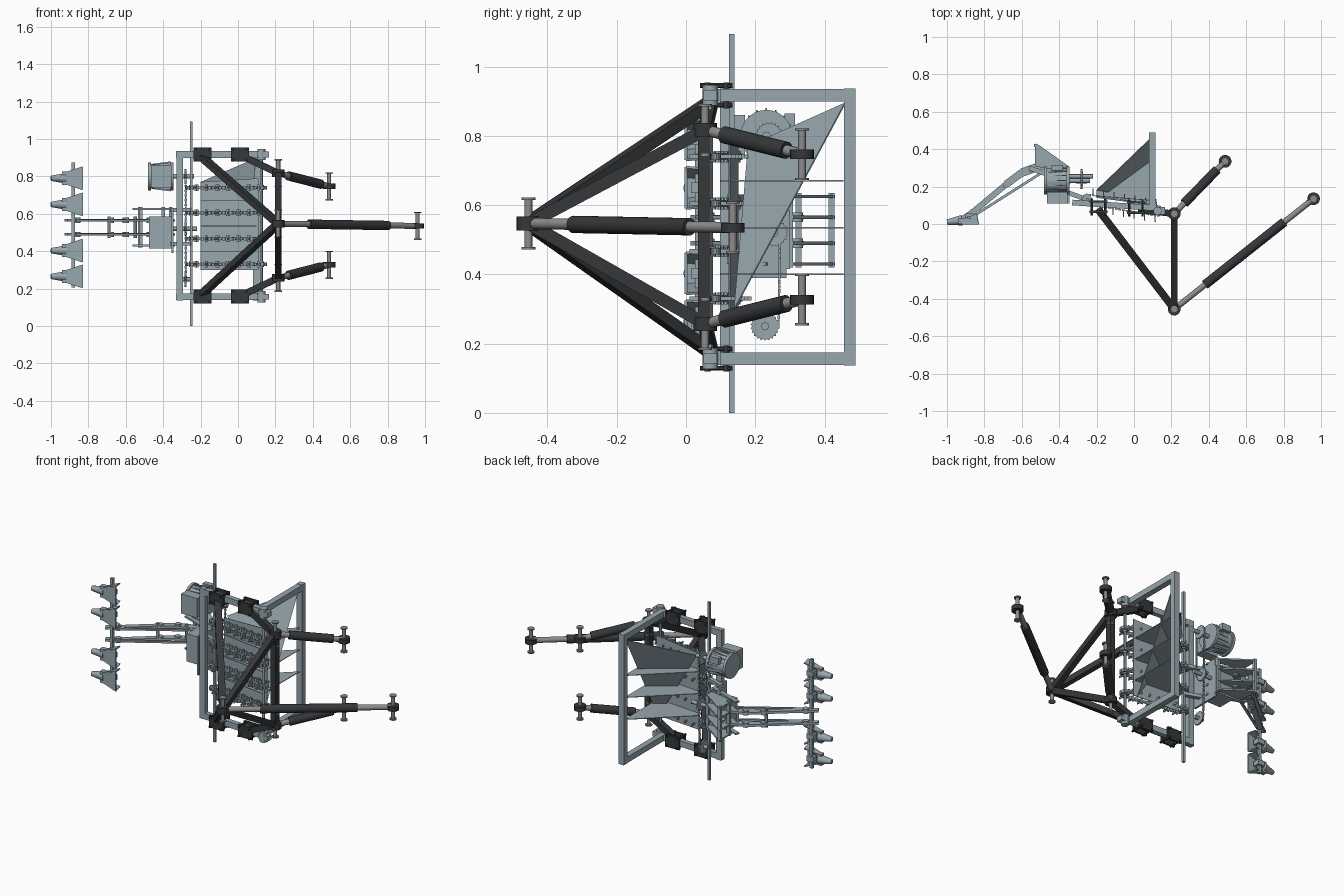
import bpy, bmesh, math
from mathutils import Vector, Matrix

if "Cube" in bpy.data.objects:
    bpy.data.objects.remove(bpy.data.objects["Cube"])

ZC = 0.537  # mid plane of the machine (its lateral axis is z)


def material(name, c):
    m = bpy.data.materials.new(name)
    m.diffuse_color = (*c, 1)
    m.use_nodes = True
    m.node_tree.nodes["Principled BSDF"].inputs["Base Color"].default_value = m.diffuse_color
    return m


GREY = material("painted_grey", (0.31, 0.385, 0.42))
DARK = material("dark_steel", (0.035, 0.038, 0.042))
STEEL = material("pin_steel", (0.27, 0.26, 0.26))


class Part:
    """Collects primitives into one mesh object."""

    def __init__(self, name, mat):
        self.name, self.mat, self.bm = name, mat, bmesh.new()

    def box(self, c, s, rot=0):
        m = Matrix.Translation(c) @ Matrix.Rotation(rot, 4, 'Z') @ Matrix.Diagonal((*s, 1))
        bmesh.ops.create_cube(self.bm, size=1, matrix=m)
        return self

    def along(self, p, q):
        p, q = Vector(p), Vector(q)
        return Matrix.Translation((p + q) / 2) @ (q - p).to_track_quat('Z', 'Y').to_matrix().to_4x4(), (q - p).length

    def bar(self, p, q, w, h):
        m, n = self.along(p, q)
        bmesh.ops.create_cube(self.bm, size=1, matrix=m @ Matrix.Diagonal((w, h, n, 1)))
        return self

    def cyl(self, p, q, r, r2=None, n=20):
        m, d = self.along(p, q)
        bmesh.ops.create_cone(self.bm, cap_ends=True, segments=n, radius1=r,
                              radius2=r if r2 is None else r2, depth=d, matrix=m)
        return self

    def plate(self, pts, t):
        """Polygon of 3D points, given thickness along its normal."""
        v = [Vector(p) for p in pts]
        nrm = (v[1] - v[0]).cross(v[2] - v[0]).normalized() * t / 2
        a = [self.bm.verts.new(p - nrm) for p in v]
        b = [self.bm.verts.new(p + nrm) for p in v]
        self.bm.faces.new(a[::-1])
        self.bm.faces.new(b)
        for i in range(len(v)):
            j = (i + 1) % len(v)
            self.bm.faces.new((a[i], a[j], b[j], b[i]))
        return self

    def gear(self, x, y, z, r, t, n):
        """Toothed disc with its axis along x."""
        pts = []
        for i in range(n * 2):
            a = math.pi * i / n
            k = r if i % 2 else r * 0.88
            pts.append((x, y + k * math.cos(a), z + k * math.sin(a)))
        return self.plate(pts, t)

    def done(self):
        me = bpy.data.meshes.new(self.name)
        bmesh.ops.recalc_face_normals(self.bm, faces=self.bm.faces)
        self.bm.to_mesh(me)
        me.materials.append(self.mat)
        o = bpy.data.objects.new(self.name, me)
        bpy.context.collection.objects.link(o)
        bpy.ops.object.select_all(action='DESELECT')
        o.select_set(True)
        bpy.context.view_layer.objects.active = o
        bpy.ops.object.shade_smooth_by_angle(angle=math.radians(30))


def mz(p):
    """Mirror a point through the mid plane."""
    return (p[0], p[1], 2 * ZC - p[2])


# main frame: sloping side rails, cross bars, uprights
f = Part("main_frame", GREY)
for z in (0.917, 0.157):
    f.bar((-0.33, 0.115, z), (0.12, 0.085, z), 0.03, 0.036)
    f.bar((0.098, 0.075, z), (0.098, 0.49, z), 0.036, 0.036)
    f.box((0.135, 0.07, z), (0.06, 0.04, 0.03)).cyl((0.125, 0.07, z - .03), (0.125, 0.07, z + .03), 0.022)
f.box((-0.312, 0.113, ZC), (0.036, 0.03, 0.8)).box((0.098, 0.473, ZC), (0.036, 0.034, 0.8))
f.done()

# hopper: slanted wall, bed and dividers
h = Part("hopper", GREY)
h.plate([(0.09, 0.46, 0.895), (-0.2, 0.18, 0.77), (0.09, 0.14, 0.3)], 0.004)
h.plate([(-0.2, 0.15, 0.30), (0.11, 0.125, 0.30), (0.11, 0.125, 0.79), (-0.2, 0.15, 0.77)], 0.004)
for z in (0.67, 0.535, 0.40):
    h.plate([(0.1, 0.455, z), (-0.2, 0.185, z), (-0.2, 0.14, z), (0.1, 0.1, z)], 0.004)
h.done()

# cross shafts
Part("drive_shaft", GREY).box((-0.25, 0.132, 0.547), (0.015, 0.015, 1.094)).done()
Part("tail_shaft", GREY).cyl((0.125, 0.07, 0.14), (0.125, 0.07, 0.93), 0.008, n=12).done()

# four finger chains around two sprockets
A, B, R = Vector((-0.25, 0.132)), Vector((0.125, 0.07)), 0.026
D = (B - A).normalized()
N = Vector((-D.y, D.x))
ang = math.atan2(D.y, D.x)
for k, z in enumerate((0.74, 0.605, 0.467, 0.33)):
    c = Part(f"finger_chain_{k + 1}", GREY)
    for w in (A, B):
        c.cyl((w.x, w.y, z - .006), (w.x, w.y, z + .006), R * 0.92, n=16)
        c.cyl((w.x, w.y, z - .014), (w.x, w.y, z + .014), 0.013, n=12)
    for i in range(20):
        t = A.lerp(B, (i + 0.5) / 20)
        for s in (1, -1):
            p = t + N * R * s
            c.box((p.x, p.y, z), (0.015, 0.009, 0.02 if i % 2 else 0.014), ang)
            if i % 3 == 1:
                q = p + N * 0.035 * s - D * 0.008 * s
                c.bar((p.x, p.y, z), (q.x, q.y, z), 0.006, 0.012)
                c.box((p.x, p.y, z), (0.012, 0.006, 0.034), ang)
    for w, sg in ((A, -1), (B, 1)):
        for j in range(5):
            a = ang + math.radians(-72 + 36 * j) + (math.pi if sg < 0 else 0)
            c.box((w.x + R * math.cos(a), w.y + R * math.sin(a), z), (0.009, 0.013, 0.018), a)
    c.done()

# ribbed motor and drive chain
m = Part("motor", GREY)
m.cyl((-0.475, 0.232, 0.80), (-0.35, 0.232, 0.80), 0.066, n=28)
for x in (-0.472, -0.353):
    m.cyl((x - .008, 0.232, 0.80), (x + .008, 0.232, 0.80), 0.075, n=28)
for i in range(16):
    a = math.tau * i / 16
    p = Vector((0, math.cos(a), math.sin(a)))
    o = Vector((-0.41, 0.232, 0.80))
    m.bar(o + p * 0.06 - Vector((.05, 0, 0)), o + p * 0.073 + Vector((.05, 0, 0)), 0.004, 0.014)
m.box((-0.41, 0.30, 0.845), (0.06, 0.03, 0.04)).box((-0.41, 0.14, 0.80), (0.11, 0.06, 0.12))
m.cyl((-0.35, 0.232, 0.80), (-0.235, 0.232, 0.80), 0.012)
m.done()
g = Part("drive_sprockets_and_chain", GREY)
g.gear(-0.28, 0.228, 0.25, 0.042, 0.01, 22).gear(-0.28, 0.24, 0.80, 0.04, 0.01, 20)
g.gear(-0.28, 0.255, 0.52, 0.04, 0.01, 20)
g.cyl((-0.31, 0.228, 0.25), (-0.25, 0.228, 0.25), 0.011)
g.cyl((-0.42, 0.255, 0.52), (-0.22, 0.255, 0.52), 0.011)
for i in range(44):
    z = 0.25 + 0.55 * i / 43
    g.box((-0.28, 0.267 + 0.01 * i / 43, z), (0.012 if i % 2 else 0.007, 0.007, 0.012))
    if i > 21:
        g.box((-0.28, 0.208, z), (0.012 if i % 2 else 0.007, 0.007, 0.012))
g.done()

# lift bracket behind the frame
b = Part("lift_bracket", GREY)
for z in (0.43, 0.49, 0.565, 0.625):
    b.plate([(-0.53, 0.43, z), (-0.505, 0.42, z), (-0.35, 0.31, z), (-0.35, 0.27, z), (-0.53, 0.31, z)], 0.009)
    b.bar((-0.56, 0.30, z), (-0.34, 0.22, z), 0.025, 0.01)
for x, y, w in ((-0.525, 0.42, .018), (-0.52, 0.325, .018), (-0.36, 0.3, .02), (-0.40, 0.25, .02)):
    b.box((x, y, 0.528), (w, 0.018, 0.215))
b.box((-0.41, 0.24, 0.50), (0.13, 0.12, 0.17)).box((-0.35, 0.2, 0.51), (0.012, 0.18, 0.24))
b.bar((-0.36, 0.17, 0.44), (-0.25, 0.13, 0.44), 0.025, 0.02)
b.bar((-0.36, 0.17, 0.62), (-0.25, 0.13, 0.62), 0.025, 0.02)
b.done()

# twin arms reaching to the openers
a = Part("lift_arms", GREY)
for z in (0.565, 0.49):
    path = [(-0.92, 0.025), (-0.86, 0.065), (-0.68, 0.215), (-0.60, 0.275), (-0.47, 0.32)]
    for i, (p, q) in enumerate(zip(path, path[1:])):
        a.bar((*p, z), (*q, z), (0.03, 0.032, 0.04, 0.045)[i], 0.014)
    a.bar((-0.87, 0.035, z), (-0.50, 0.27, z), 0.014, 0.01)
    for x, y in path[1:]:
        a.cyl((x, y, z - .014), (x, y, z + .014), 0.018, n=16)
for x, y in ((-0.69, 0.205), (-0.55, 0.285)):
    a.cyl((x, y, 0.47), (x, y, 0.585), 0.009, n=12)
a.done()

# opener tool bar and four wedge openers
Part("opener_bar", GREY).box((-0.88, 0.035, 0.54), (0.018, 0.018, 0.67)).done()
for k, z in enumerate((0.79, 0.65, 0.403, 0.265)):
    o = Part(f"opener_{k + 1}", GREY)
    o.cyl((-1.0, 0.01, z), (-0.92, 0.02, z), 0.014, 0.028, n=12)
    o.box((-0.925, 0.015, z), (0.03, 0.03, 0.07))
    o.plate([(-0.92, 0.0, z - .03), (-0.83, 0.0, z - .06), (-0.83, 0.0, z + .06), (-0.92, 0.0, z + .03)], 0.008)
    for s in (-1, 1):
        o.plate([(-0.92, 0.0, z + .03 * s), (-0.83, 0.0, z + .06 * s),
                 (-0.84, 0.055, z + .055 * s), (-0.91, 0.03, z + .03 * s)], 0.007)
    o.box((-0.88, 0.035, z), (0.045, 0.04, 0.03)).done()

# mounting pads with bolts
P1, P2 = (-0.19, 0.09, 0.917), (0.01, 0.085, 0.917)
APEX, JOINT = (0.215, -0.455, 0.547), (0.215, 0.055, 0.817)
pads = Part("mounting_pads", DARK)
for q in (P1, P2, mz(P1), mz(P2)):
    for dy in (-0.025, 0.03):
        pads.box((q[0], q[1] + dy, q[2]), (0.095, 0.012, 0.075))
    for sx in (-.036, .036):
        for sz in (-.028, .028):
            pads.cyl((q[0] + sx, q[1] - .045, q[2] + sz), (q[0] + sx, q[1] + .045, q[2] + sz), 0.007, n=6)
pads.done()

# dark linkage struts
l = Part("linkage_struts", DARK)
for fn in (lambda p: p, mz):
    l.bar(fn((-0.19, 0.075, 0.90)), APEX, 0.04, 0.032)
    l.bar(fn((0.03, 0.075, 0.905)), fn(JOINT), 0.035, 0.035)
    l.bar(fn(JOINT), APEX, 0.034, 0.036)
    j = fn(JOINT)
    l.cyl((j[0], j[1], j[2] - .02), (j[0], j[1], j[2] + .02), 0.034, n=24)
l.box((0.215, 0.053, ZC), (0.034, 0.036, 0.55))
l.cyl((0.215, -0.455, 0.527), (0.215, -0.455, 0.567), 0.034, n=24)
l.done()


def ram(name, p, q, t0, t1):
    """Hydraulic ram: dark barrel, steel rod, eye and headed pins."""
    p, q = Vector(p), Vector(q)
    Part(name + "_rod", STEEL).cyl(p, q, 0.016, n=24).done()
    d = Part(name + "_barrel", DARK).cyl(p.lerp(q, t0), p.lerp(q, t1), 0.025, n=24)
    z = Vector((0, 0, 1))
    d.cyl(q - z * .014, q + z * .014, 0.034, n=24).done()
    s = Part(name + "_pins", STEEL)
    for c in (p, q):
        s.cyl(c - z * .073, c + z * .073, 0.011, n=16)
        for e in (-1, 1):
            s.cyl(c + z * .068 * e, c + z * .075 * e, 0.02, n=20)
    s.done()


ram("upper_ram", JOINT, (0.487, 0.335, 0.747), 0.2, 0.84)
ram("lower_ram", mz(JOINT), mz((0.487, 0.335, 0.747)), 0.2, 0.84)
ram("centre_ram", APEX, (0.96, 0.135, 0.535), 0.22, 0.79)
